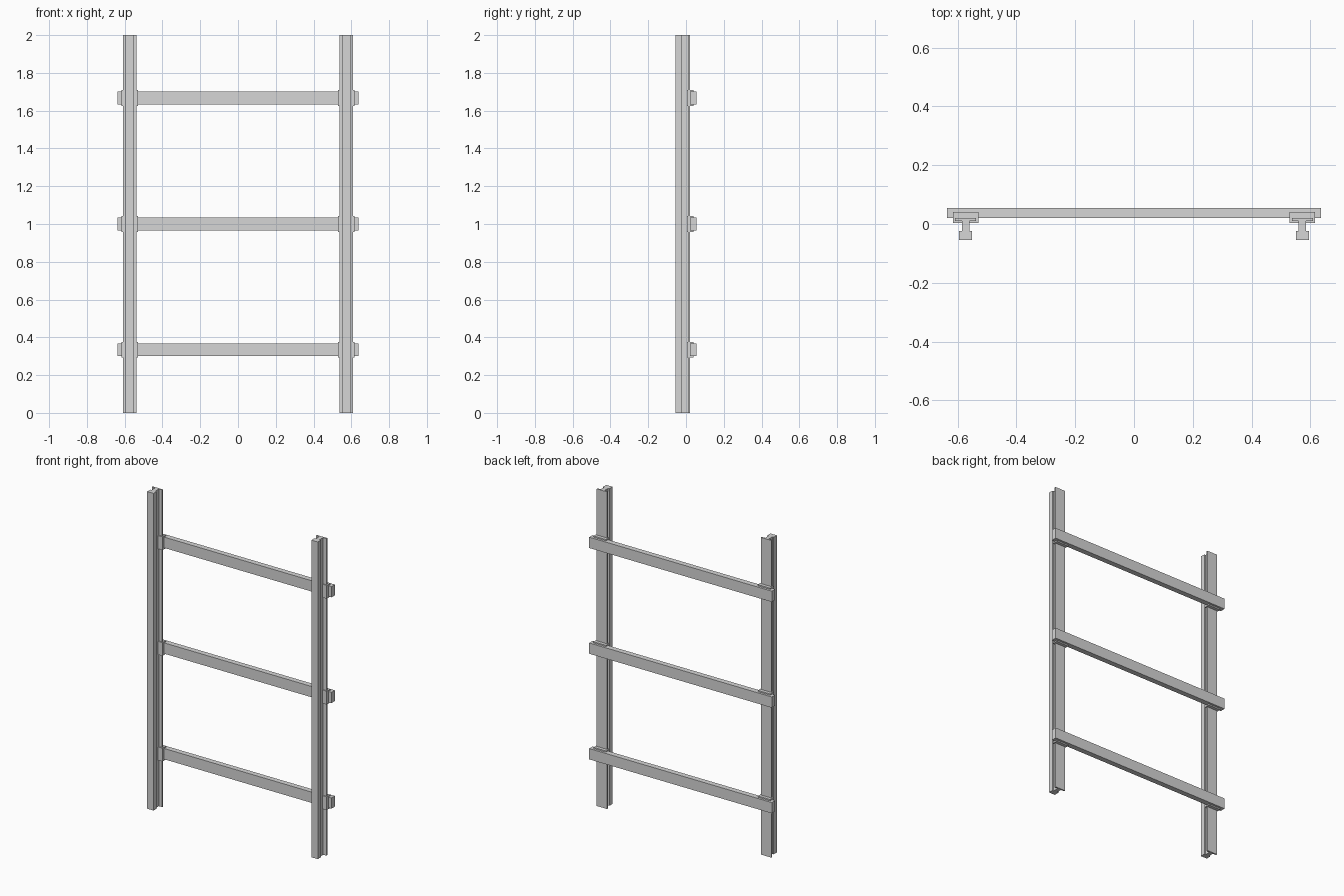
import bpy, bmesh

if "Cube" in bpy.data.objects:
    bpy.data.objects.remove(bpy.data.objects["Cube"])

grey = bpy.data.materials.new("light steel grey")
grey.diffuse_color = (0.67, 0.67, 0.67, 1)
grey.use_nodes = True
grey.node_tree.nodes["Principled BSDF"].inputs["Base Color"].default_value = grey.diffuse_color

RAIL_X = 0.573
SLEEPER_Z = (0.334, 1.0, 1.667)


def extrude(name, half, x, z0, z1):
    """Mirror a half outline (x, y) about its axis and extrude it from z0 to z1."""
    outline = half + [(-px, py) for px, py in reversed(half)]
    bm = bmesh.new()
    face = bm.faces.new([bm.verts.new((px + x, py, z0)) for px, py in outline])
    top = bmesh.ops.extrude_face_region(bm, geom=[face])["geom"]
    verts = [v for v in top if isinstance(v, bmesh.types.BMVert)]
    bmesh.ops.translate(bm, verts=verts, vec=(0, 0, z1 - z0))
    bmesh.ops.recalc_face_normals(bm, faces=bm.faces)
    mesh = bpy.data.meshes.new(name)
    bm.to_mesh(mesh)
    bm.free()
    mesh.materials.append(grey)
    obj = bpy.data.objects.new(name, mesh)
    bpy.context.collection.objects.link(obj)
    return obj


# Half outlines: rail (head, web, foot), clip plate that grips the foot, sleeper
rail = [(0.022, -0.055), (0.022, -0.024), (0.013, -0.024),
        (0.013, 0.011), (0.036, 0.011), (0.036, 0.02)]
clip = [(0.015, 0.004), (0.043, 0.004), (0.043, 0.041)]
sleeper = [(0.637, 0.021), (0.637, 0.055)]

for side, x in (("left", -RAIL_X), ("right", RAIL_X)):
    extrude(side + "_rail", rail, x, 0, 2)
    for i, z in enumerate(SLEEPER_Z):
        extrude(f"{side}_clip_plate_{i + 1}", clip, x, z - 0.042, z + 0.042)

for i, z in enumerate(SLEEPER_Z):
    extrude(f"sleeper_{i + 1}", sleeper, 0, z - 0.034, z + 0.034)
